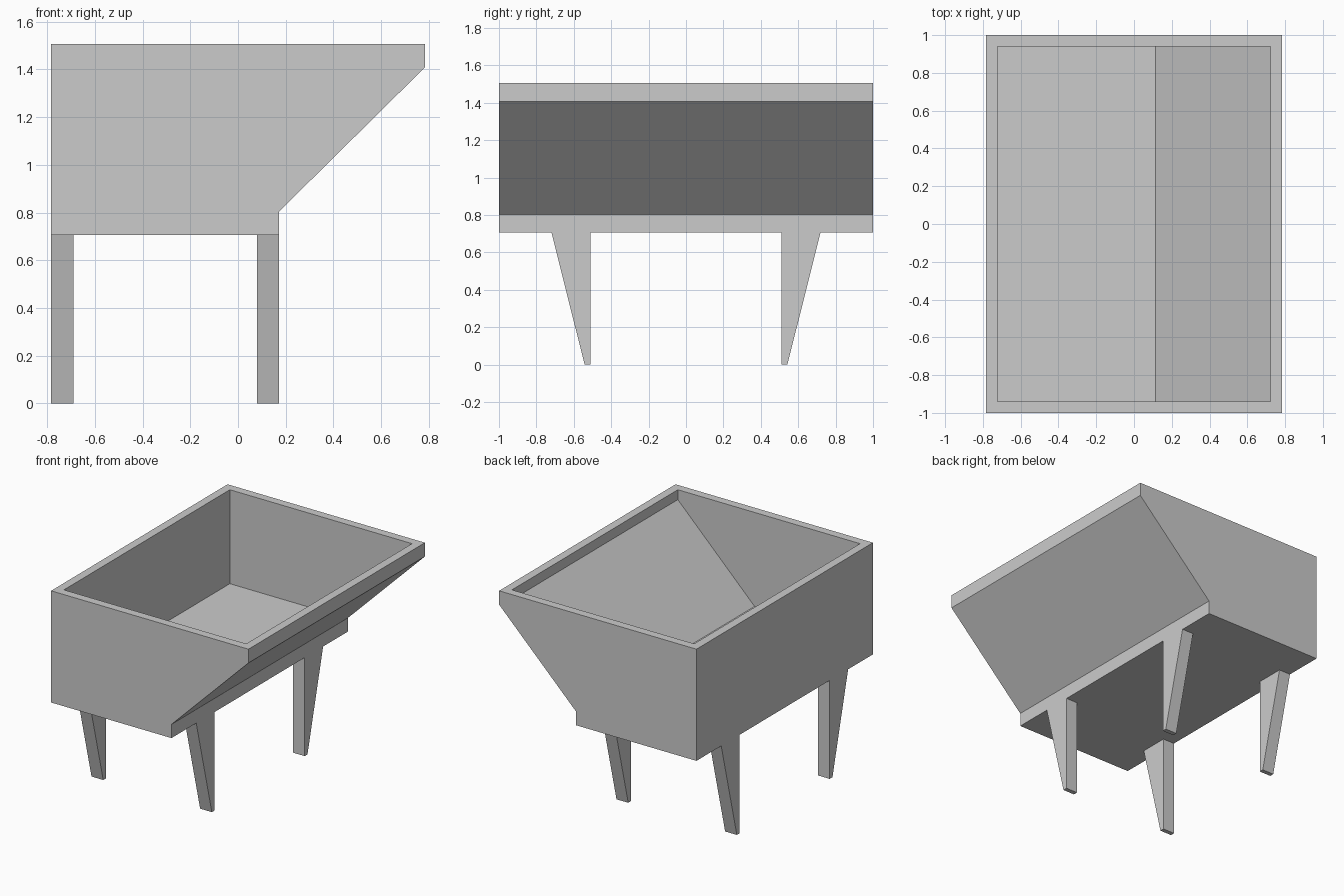
import bpy, bmesh

if "Cube" in bpy.data.objects:
    bpy.data.objects.remove(bpy.data.objects["Cube"])


def prism(name, section_a, section_b):
    """Solid between two matching cross-sections."""
    bm = bmesh.new()
    a = [bm.verts.new(p) for p in section_a]
    b = [bm.verts.new(p) for p in section_b]
    bm.faces.new(a)
    bm.faces.new(b[::-1])
    n = len(a)
    for i in range(n):
        bm.faces.new((a[i], b[i], b[(i + 1) % n], a[(i + 1) % n]))
    bmesh.ops.recalc_face_normals(bm, faces=bm.faces)
    mesh = bpy.data.meshes.new(name)
    bm.to_mesh(mesh)
    bm.free()
    obj = bpy.data.objects.new(name, mesh)
    bpy.context.collection.objects.link(obj)
    return obj


def along_y(name, profile, half):
    return prism(name, [(x, -half, z) for x, z in profile],
                 [(x, half, z) for x, z in profile])


# Trough body: side profile with a sloping front
trough = along_y("trough", [(-0.783, 0.706), (0.172, 0.706), (0.172, 0.804),
                            (0.783, 1.408), (0.783, 1.507), (-0.783, 1.507)], 1.0)

# Hollow interior: flat floor and inner slope
cavity = along_y("cavity_cutter", [(-0.723, 0.833), (0.114, 0.833), (0.723, 1.436),
                                   (0.723, 1.7), (-0.723, 1.7)], 0.94)
cavity.hide_render = True
cavity.hide_set(True)
cavity.display_type = 'WIRE'
cut = trough.modifiers.new("hollow", 'BOOLEAN')
cut.operation = 'DIFFERENCE'
cut.solver = 'EXACT'
cut.object = cavity

# Four legs, tapering on the outward side
for end, x0, x1 in (("back", -0.783, -0.690), ("front", 0.079, 0.172)):
    for side, s in (("left", -1), ("right", 1)):
        taper = [(s * 0.51, 0), (s * 0.542, 0), (s * 0.719, 0.706), (s * 0.51, 0.706)]
        prism(f"{end}_{side}_leg", [(x0, y, z) for y, z in taper],
              [(x1, y, z) for y, z in taper])
